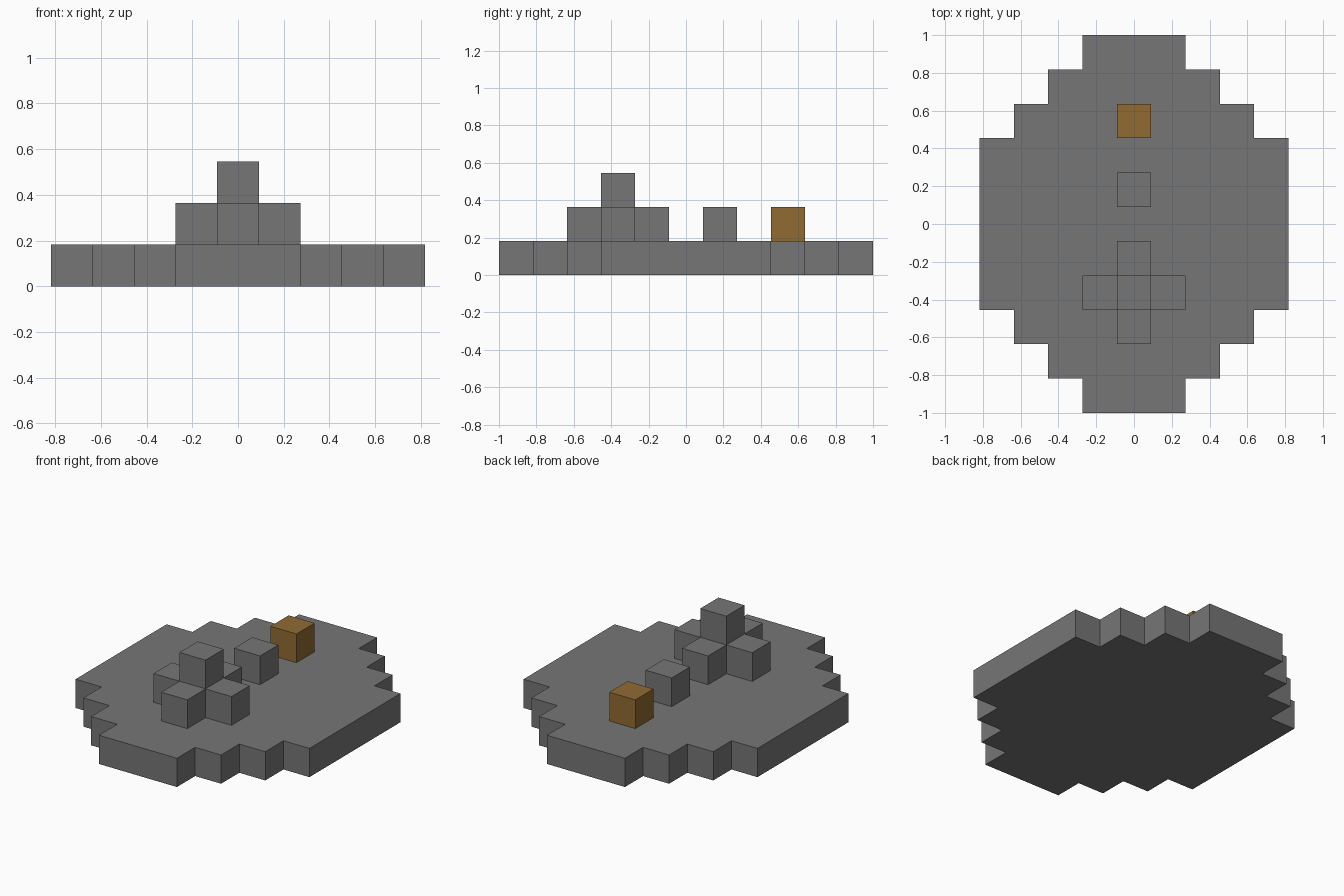
import bpy
import bmesh

if "Cube" in bpy.data.objects:
    bpy.data.objects.remove(bpy.data.objects["Cube"], do_unlink=True)

U = 2 / 11  # edge length of one block


def material(name, color):
    mat = bpy.data.materials.new(name)
    mat.use_nodes = True
    mat.diffuse_color = color
    bsdf = mat.node_tree.nodes["Principled BSDF"]
    bsdf.inputs["Base Color"].default_value = color
    bsdf.inputs["Roughness"].default_value = 0.9
    return mat


def prism(name, outline, level, mat):
    """Extrude an outline, given in block units, one block high."""
    bm = bmesh.new()
    base = bm.faces.new([bm.verts.new((x * U, y * U, level * U)) for x, y in outline])
    top = bmesh.ops.extrude_face_region(bm, geom=[base])["geom"]
    verts = [v for v in top if isinstance(v, bmesh.types.BMVert)]
    bmesh.ops.translate(bm, verts=verts, vec=(0, 0, U))
    bmesh.ops.recalc_face_normals(bm, faces=bm.faces)
    mesh = bpy.data.meshes.new(name)
    bm.to_mesh(mesh)
    bm.free()
    mesh.materials.append(mat)
    obj = bpy.data.objects.new(name, mesh)
    bpy.context.collection.objects.link(obj)
    return obj


def mirrored(quarter, y=0):
    """Complete a quarter outline (side to back) over both axes."""
    half = quarter + [(-a, b) for a, b in reversed(quarter)]
    return [(a, b + y) for a, b in half + [(-a, -b) for a, b in half]]


def block(name, y, level, mat):
    return prism(name, mirrored([(0.5, 0.5)], y), level, mat)


stone = material("stone grey", (0.18, 0.18, 0.18, 1))
wood = material("wood brown", (0.28, 0.145, 0.033, 1))

# Stepped oval ground slab
steps = [(4.5, 2.5)]
for i in range(3):
    x, y = steps[-1]
    steps += [(x - 1, y), (x - 1, y + 1)]
prism("ground_slab", mirrored(steps), 0, stone)

# Cross-shaped mound with a block on top
prism("cross_mound", mirrored([(1.5, 0.5), (0.5, 0.5), (0.5, 1.5)], -2), 1, stone)
block("mound_top", -2, 2, stone)

# Single blocks behind the mound
block("stone_block", 1, 1, stone)
block("wood_block", 3, 1, wood)
